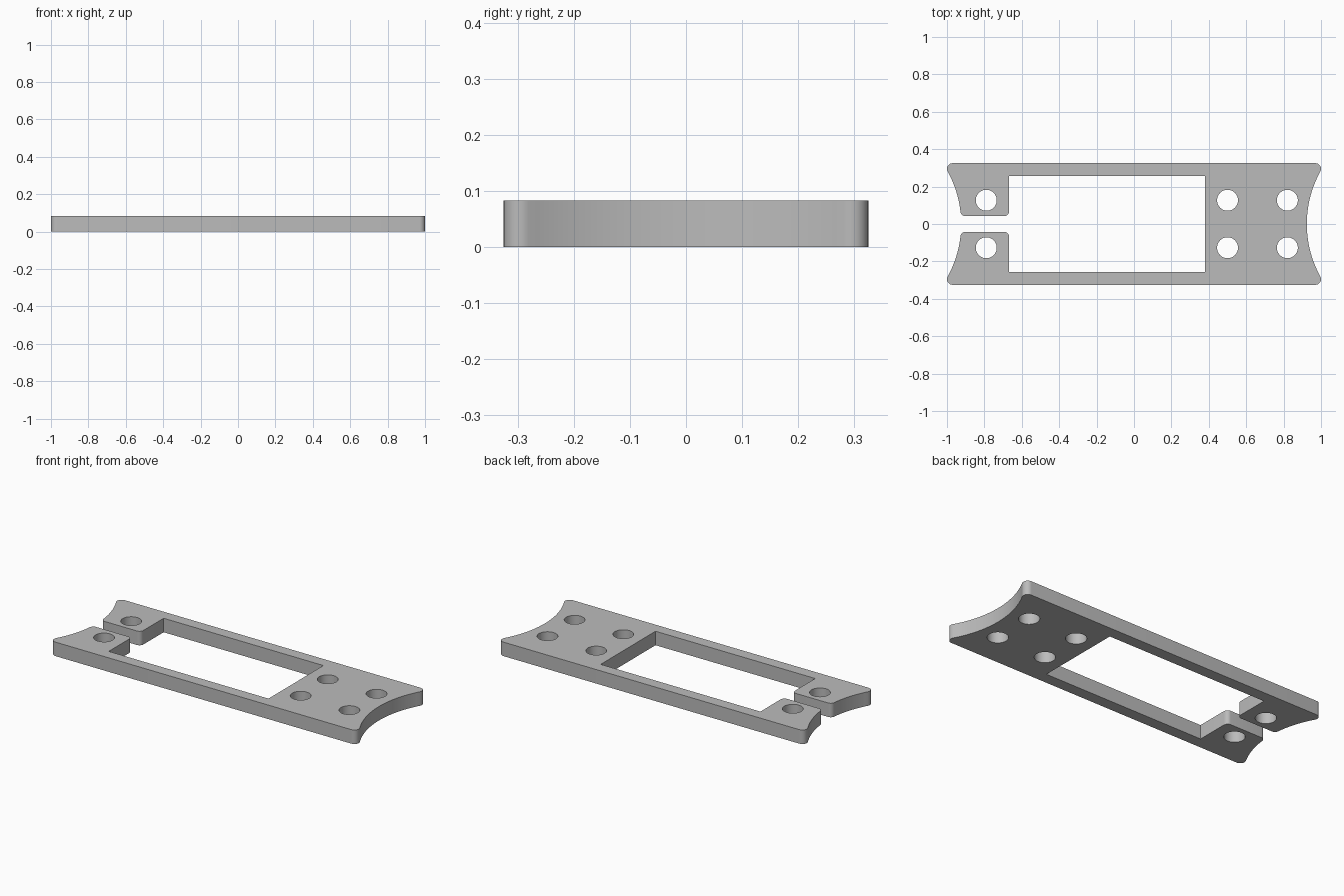
import bpy
from math import cos, sin, pi, radians, asin, sqrt

cube = bpy.data.objects.get("Cube")
if cube:
    bpy.data.objects.remove(cube)

HEIGHT = 0.083
HALF_W = 0.325          # half width of the plate
R_END = 0.58            # radius of the scooped ends
R_OUT, R_IN = 0.03, 0.025   # corner fillets
SLOT = 0.042            # half width of the slot
WIN_L, WIN_R, WIN_Y = -0.668, 0.38, 0.257
HOLE_R = 0.056


def arc(cx, cy, r, a0, a1, n):
    steps = [a0 + (a1 - a0) * i / n for i in range(n + 1)]
    return [(cx + r * cos(a), cy + r * sin(a)) for a in steps]


# Scoop circle is placed so that the filleted outer tips reach x = 1
out_y = HALF_W - R_OUT
scoop_x = 1 - R_OUT + sqrt((R_END + R_OUT) ** 2 - out_y ** 2)
out_a = asin(out_y / (R_END + R_OUT))
in_y = SLOT + R_IN
in_a = asin(in_y / (R_END + R_IN))
in_x = scoop_x - (R_END + R_IN) * cos(in_a)
tip_x = 1 - R_OUT

# Back half of the outline, from the right end round to the window
half = arc(scoop_x, 0, R_END, pi, pi - out_a, 16)
half += arc(tip_x, out_y, R_OUT, -out_a, pi / 2, 10)[1:]
half += arc(-tip_x, out_y, R_OUT, pi / 2, pi + out_a, 10)
half += arc(-scoop_x, 0, R_END, out_a, in_a, 14)[1:]
half += arc(-in_x, in_y, R_IN, pi + in_a, 1.5 * pi, 8)[1:]
half += arc(WIN_L - R_IN, in_y, R_IN, -pi / 2, 0, 8)
half += [(WIN_L, WIN_Y), (WIN_R, WIN_Y)]
outline = half + [(x, -y) for x, y in reversed(half[1:])]

# Round screw holes
loops = [outline]
for x in (-0.79, 0.5, 0.82):
    for side in (-1, 1):
        loops.append(arc(x, side * 0.127, HOLE_R, 0, 2 * pi, 40)[:-1])

# Filled flat curve, extruded into the plate
curve = bpy.data.curves.new("mounting_plate", "CURVE")
curve.dimensions = "2D"
curve.fill_mode = "BOTH"
curve.extrude = HEIGHT / 2
for loop in loops:
    spline = curve.splines.new("POLY")
    spline.points.add(len(loop) - 1)
    for point, (x, y) in zip(spline.points, loop):
        point.co = (x, y, HEIGHT / 2, 1)
    spline.use_cyclic_u = True
plate = bpy.data.objects.new("mounting_plate", curve)
bpy.context.collection.objects.link(plate)

bpy.ops.object.select_all(action="DESELECT")
plate.select_set(True)
bpy.context.view_layer.objects.active = plate
bpy.ops.object.convert(target="MESH")

# Lift onto the ground, weld the caps to the walls and face normals outwards
plate = bpy.context.object
mesh = plate.data
low = min(v.co.z for v in mesh.vertices)
for v in mesh.vertices:
    v.co.z -= low
bpy.ops.object.mode_set(mode="EDIT")
bpy.ops.mesh.select_all(action="SELECT")
bpy.ops.mesh.remove_doubles(threshold=0.0001)
bpy.ops.mesh.normals_make_consistent(inside=False)
bpy.ops.object.mode_set(mode="OBJECT")
bpy.ops.object.shade_smooth_by_angle(angle=radians(30))

# Plain grey material
grey = bpy.data.materials.new("plain_grey")
grey.use_nodes = True
colour = (0.5, 0.5, 0.5, 1)
grey.diffuse_color = colour
grey.node_tree.nodes["Principled BSDF"].inputs["Base Color"].default_value = colour
mesh.materials.clear()
mesh.materials.append(grey)
